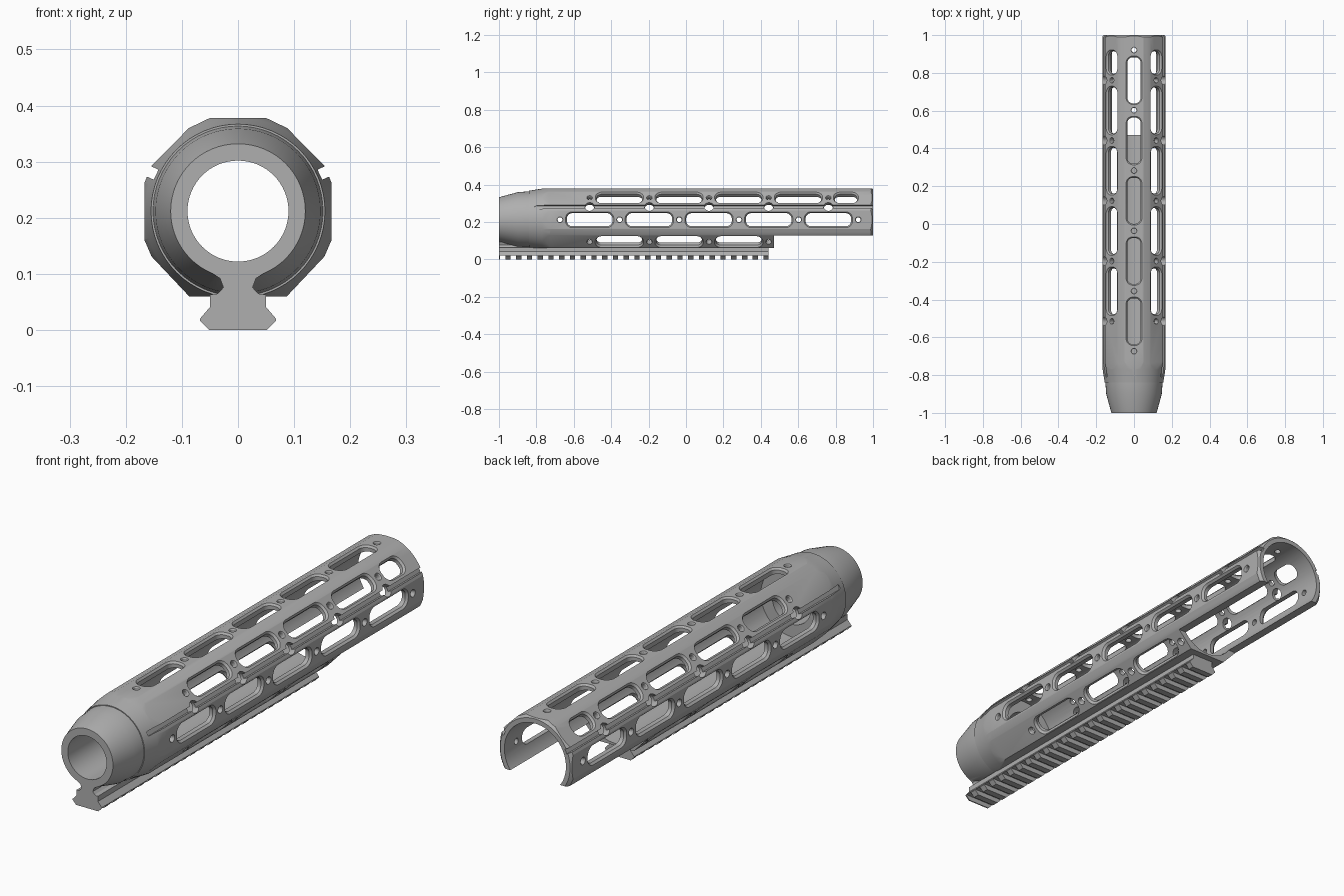
import bpy, bmesh
from math import sin, cos, pi, radians, copysign
from mathutils import Vector

if "Cube" in bpy.data.objects:
    bpy.data.objects.remove(bpy.data.objects["Cube"])

AXIS_Z = 0.212          # height of the bore axis
metal = bpy.data.materials.new("satin grey metal")
metal.use_nodes = True
metal.diffuse_color = (0.43, 0.43, 0.43, 1)
metal.node_tree.nodes["Principled BSDF"].inputs["Base Color"].default_value = metal.diffuse_color


def loft(bm, rings):
    """Skin a list of equal rings and cap both ends."""
    rows = [[bm.verts.new(p) for p in ring] for ring in rings]
    n = len(rows[0])
    for a, b in zip(rows, rows[1:]):
        for i in range(n):
            bm.faces.new((a[i], a[(i + 1) % n], b[(i + 1) % n], b[i]))
    bm.faces.new(rows[0])
    bm.faces.new(rows[-1])


def make(name, solids):
    bm = bmesh.new()
    for rings in solids:
        loft(bm, rings)
    bmesh.ops.recalc_face_normals(bm, faces=bm.faces)
    mesh = bpy.data.meshes.new(name)
    bm.to_mesh(mesh)
    bm.free()
    mesh.materials.append(metal)
    obj = bpy.data.objects.new(name, mesh)
    bpy.context.collection.objects.link(obj)
    return obj


def prism(half, y0, y1):
    """Mirror a right-hand outline over x and extrude it along y."""
    loop = half + [(-x, z) for x, z in reversed(half)]
    return [[(x, y, z) for x, z in loop] for y in (y0, y1)]


def lathe(profile, n=64):
    return [[(r * cos(2 * pi * k / n), y, AXIS_Z + r * sin(2 * pi * k / n))
             for k in range(n)] for y, r in profile]


def box(x, y, z):
    return [[(a, b, z[k]) for a, b in ((x[0], y[0]), (x[1], y[0]), (x[1], y[1]), (x[0], y[1]))]
            for k in (0, 1)]


def slot(angle, y, length, width, radius, layers, n=24):
    """Rounded cutter pointing radially; layers are (distance, growth)."""
    a = radians(angle)
    out, side = Vector((cos(a), 0, sin(a))), Vector((-sin(a), 0, cos(a)))
    rings = []
    for dist, grow in layers:
        ring = []
        for k in range(n):
            t = 2 * pi * (k + 0.5) / n
            u = copysign(length - radius, cos(t)) + (radius + grow) * cos(t)
            v = copysign(width - radius, sin(t)) + (radius + grow) * sin(t)
            ring.append(Vector((0, y + u, AXIS_Z)) + side * v + out * dist)
        rings.append(ring)
    return rings


def boolean(target, tool, operation):
    mod = target.modifiers.new("cut", 'BOOLEAN')
    mod.operation, mod.object, mod.solver = operation, tool, 'EXACT'
    bpy.context.view_layer.objects.active = target
    bpy.ops.object.modifier_apply(modifier=mod.name)
    bpy.data.objects.remove(tool)


# Eight-sided body with softened corners, trimmed round at both ends
outline = [(0.05, 0.378), (0.0875, 0.36), (0.154, 0.293), (0.167, 0.262),
           (0.167, 0.161), (0.154, 0.131), (0.087, 0.06)]
body = make("handguard_body", [prism(outline, -0.9, 1.1)])
boolean(body, make("trim", [lathe([(-0.84, 0.155), (-0.77, 0.166), (-0.64, 0.19),
                                   (0.98, 0.182), (1.0, 0.162)])]), 'INTERSECT')

# Tapered nose and the neck that joins it to the rail
boolean(body, make("nose", [lathe([(-1, 0.12), (-0.9, 0.147), (-0.84, 0.1515),
                                   (-0.72, 0.147)])]), 'UNION')
neck = [(0.06, 0.13), (0.055, 0.107), (0.032, 0.092), (0.026, 0.076), (0.035, 0.066), (0.05, 0.059)]
boolean(body, make("neck", [prism(neck, -1, -0.8)]), 'UNION')

# Narrow front bore, wide inner shell and the open rear underside
boolean(body, make("bore", [lathe([(-1.1, 0.09), (-0.68, 0.09)])]), 'DIFFERENCE')
boolean(body, make("shell", [lathe([(-0.7, 0.143), (1.1, 0.143)])]), 'DIFFERENCE')
boolean(body, make("rear_opening", [box((-0.3, 0.3), (0.47, 1.2), (0, 0.128))]), 'DIFFERENCE')

# Long side grooves
groove = [slot(a, 0.15, 0.96, 0.01, 0.009, [(0.156, 0), (0.21, 0)]) for a in (24, 156)]
boolean(body, make("grooves", groove), 'DIFFERENCE')

# Chamfered slots and small round holes on each flat
rim = [(0.115, 0), (0.158, 0), (0.1675, 0.008), (0.21, 0.008)]
hole_rim = [(0.12, 0), (0.162, 0), (0.1675, 0.003), (0.21, 0.003)]
PITCH = 0.319
cuts = []
for angle in (0, 90, 180):
    for i in range(5):
        cuts.append(slot(angle, -0.515 + i * PITCH, 0.122, 0.035, 0.03, rim))
    for i in range(6):
        cuts.append(slot(angle, -0.674 + i * PITCH, 0.013, 0.013, 0.013, hole_rim))
for angle, count in ((45, 4), (135, 4), (-45, 3), (-135, 3)):
    for i in range(count):
        cuts.append(slot(angle, -0.356 + i * PITCH, 0.122, 0.035, 0.03, rim))
    for i in range(count + 1):
        cuts.append(slot(angle, -0.515 + i * PITCH, 0.013, 0.013, 0.013, hole_rim))
for angle in (45, 135):
    cuts.append(slot(angle, 0.855, 0.06, 0.035, 0.03, rim))
boolean(body, make("slots", cuts), 'DIFFERENCE')

# Sling holes along the grooves
sling = [slot(a, -0.515 + i * PITCH, 0.025, 0.025, 0.025, [(0.13, 0), (0.21, 0)])
         for a in (24, 156) for i in range(5)]
boolean(body, make("sling_holes", sling), 'DIFFERENCE')

# Accessory rail with cross slots
rail_outline = [(0.05, 0.063), (0.05, 0.041), (0.068, 0.02), (0.068, 0.017), (0.051, 0)]
rail = make("accessory_rail", [prism(rail_outline, -1, 0.44)])
STEP = 0.0575
gaps = [box((-0.1, 0.1), (-0.995 + i * STEP, -0.966 + i * STEP), (-0.05, 0.02)) for i in range(25)]
boolean(rail, make("rail_gaps", gaps), 'DIFFERENCE')

for obj in (body, rail):
    bpy.ops.object.select_all(action='DESELECT')
    obj.select_set(True)
    bpy.context.view_layer.objects.active = obj
    bpy.ops.object.shade_smooth_by_angle(angle=radians(20))
